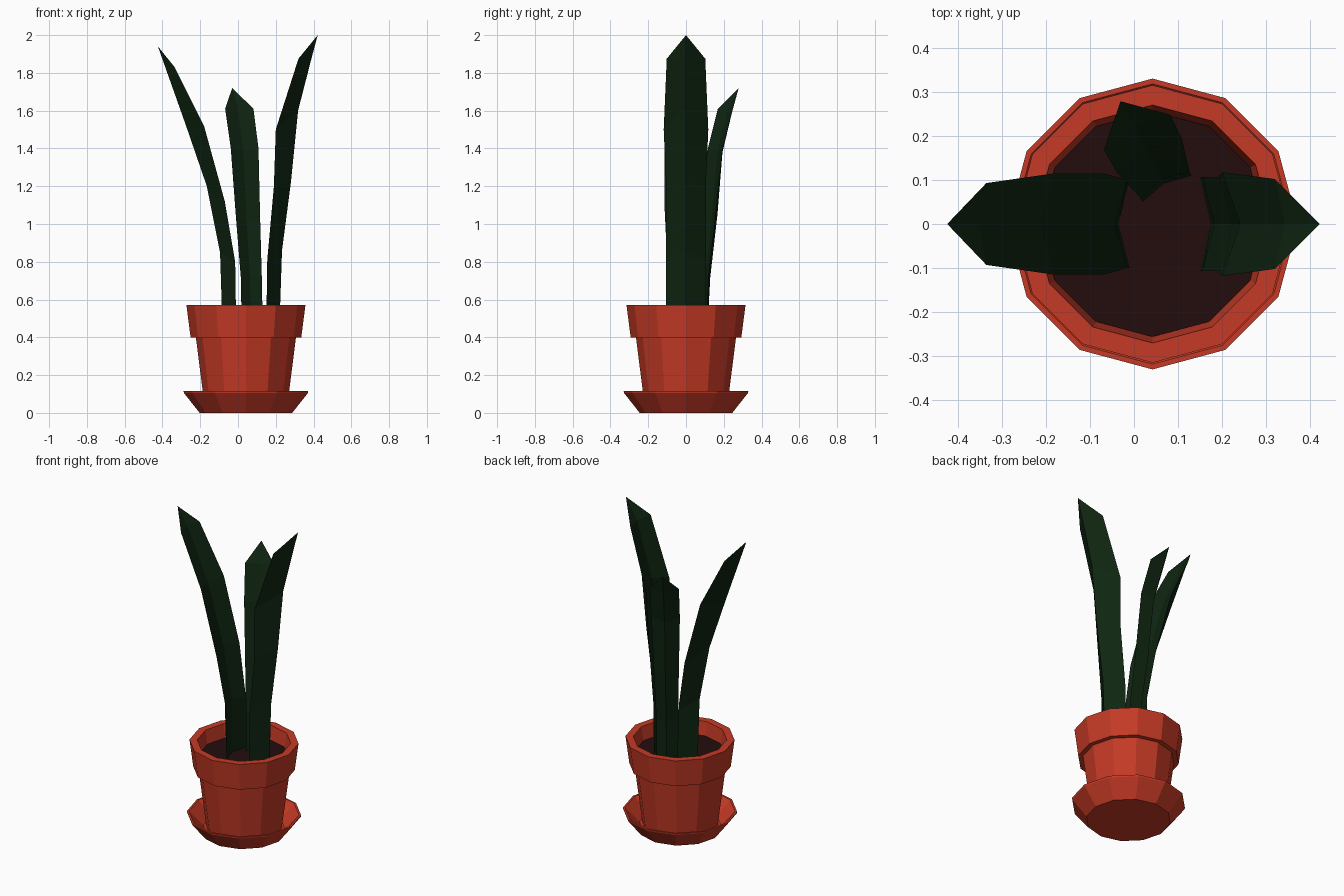
import bpy
import bmesh
import math
from mathutils import Vector

if "Cube" in bpy.data.objects:
    bpy.data.objects.remove(bpy.data.objects["Cube"], do_unlink=True)

SIDES = 12
POT_X = 0.042


def make_material(name, rgb):
    mat = bpy.data.materials.new(name)
    mat.use_nodes = True
    color = (*rgb, 1.0)
    mat.diffuse_color = color
    bsdf = next(n for n in mat.node_tree.nodes if n.type == "BSDF_PRINCIPLED")
    bsdf.inputs["Base Color"].default_value = color
    bsdf.inputs["Roughness"].default_value = 0.8
    return mat


def finish(name, bm, mat):
    """Turn a bmesh into a flat shaded object."""
    bmesh.ops.recalc_face_normals(bm, faces=bm.faces)
    mesh = bpy.data.meshes.new(name)
    bm.to_mesh(mesh)
    bm.free()
    mesh.materials.append(mat)
    obj = bpy.data.objects.new(name, mesh)
    bpy.context.collection.objects.link(obj)
    return obj


def bridge(bm, lower, upper):
    """Join two closed rings of equal length with quads."""
    count = len(lower)
    for i in range(count):
        j = (i + 1) % count
        bm.faces.new((lower[i], lower[j], upper[j], upper[i]))


def lathe(name, profile, mat):
    """Revolve (radius, height) points and cap both ends."""
    bm = bmesh.new()
    rings = []
    for radius, z in profile:
        ring = []
        for i in range(SIDES):
            angle = math.tau * i / SIDES
            ring.append(bm.verts.new((radius * math.cos(angle),
                                      radius * math.sin(angle), z)))
        rings.append(ring)
    for lower, upper in zip(rings, rings[1:]):
        bridge(bm, lower, upper)
    bm.faces.new(rings[0])
    bm.faces.new(rings[-1])
    obj = finish(name, bm, mat)
    obj.location.x = POT_X
    return obj


def leaf(name, base, heading, rows, tip, mat):
    """Solid folded blade leaning along heading.
    Each row: edge reach, edge height, half width, ridge reach, ridge height."""
    out = Vector((math.cos(heading), math.sin(heading), 0))
    side = Vector((-out.y, out.x, 0))
    origin = Vector((*base, 0))

    def point(reach, z, across=0):
        return origin + out * reach + side * across + Vector((0, 0, z))

    bm = bmesh.new()
    rings = []
    for reach, z, half, ridge_reach, ridge_z in rows:
        edge_mid = point(reach, z)
        ridge = point(ridge_reach, ridge_z)
        gutter = edge_mid.lerp(ridge, 0.35)
        corners = (point(reach, z, half), gutter, point(reach, z, -half), ridge)
        rings.append([bm.verts.new(co) for co in corners])
    for lower, upper in zip(rings, rings[1:]):
        bridge(bm, lower, upper)
    bm.faces.new(rings[0])
    # Pointed end
    apex = bm.verts.new(point(*tip))
    top = rings[-1]
    for i in range(len(top)):
        bm.faces.new((top[i], top[(i + 1) % len(top)], apex))
    return finish(name, bm, mat)


terracotta = make_material("terracotta", (0.56, 0.042, 0.019))
soil_brown = make_material("dark soil", (0.017, 0.004, 0.004))
leaf_green = make_material("deep leaf green", (0.0048, 0.0185, 0.0055))

# Saucer with a thin lip
lathe("saucer", [(0.245, 0), (0.328, 0.105), (0.33, 0.115),
                 (0.318, 0.115), (0.235, 0.03)], terracotta)

# Tapered pot with a thick collar
lathe("pot", [(0.218, 0.03), (0.265, 0.4), (0.293, 0.4), (0.315, 0.57),
              (0.27, 0.57), (0.256, 0.47)], terracotta)

# Soil surface
lathe("soil", [(0.254, 0.472), (0.256, 0.485)], soil_brown)

# Tall leaf leaning left
leaf("left_leaf", (0, 0), 0, [
    (0.15, 0.475, 0.107, 0.22, 0.475),
    (0.155, 0.81, 0.107, 0.233, 0.86),
    (0.19, 1.2, 0.105, 0.28, 1.22),
    (0.2, 1.5, 0.118, 0.318, 1.6),
    (0.32, 1.875, 0.102, 0.386, 1.865),
], (0.422, 2), leaf_green)

# Leaf leaning right
leaf("right_leaf", (0, 0), math.pi, [
    (0.01, 0.475, 0.1, 0.083, 0.475),
    (0.015, 0.8, 0.1, 0.095, 0.85),
    (0.07, 1.12, 0.115, 0.165, 1.2),
    (0.18, 1.52, 0.115, 0.275, 1.52),
    (0.335, 1.83, 0.093, 0.385, 1.83),
], (0.424, 1.94), leaf_green)

# Short leaf leaning to the back
leaf("back_leaf", (0.075, 0.08), math.radians(118), [
    (0, 0.475, 0.063, 0.04, 0.475),
    (0.01, 0.72, 0.063, 0.055, 0.72),
    (0.045, 1.02, 0.072, 0.098, 1.05),
    (0.085, 1.4, 0.083, 0.128, 1.38),
    (0.145, 1.61, 0.085, 0.185, 1.59),
], (0.225, 1.72), leaf_green)
